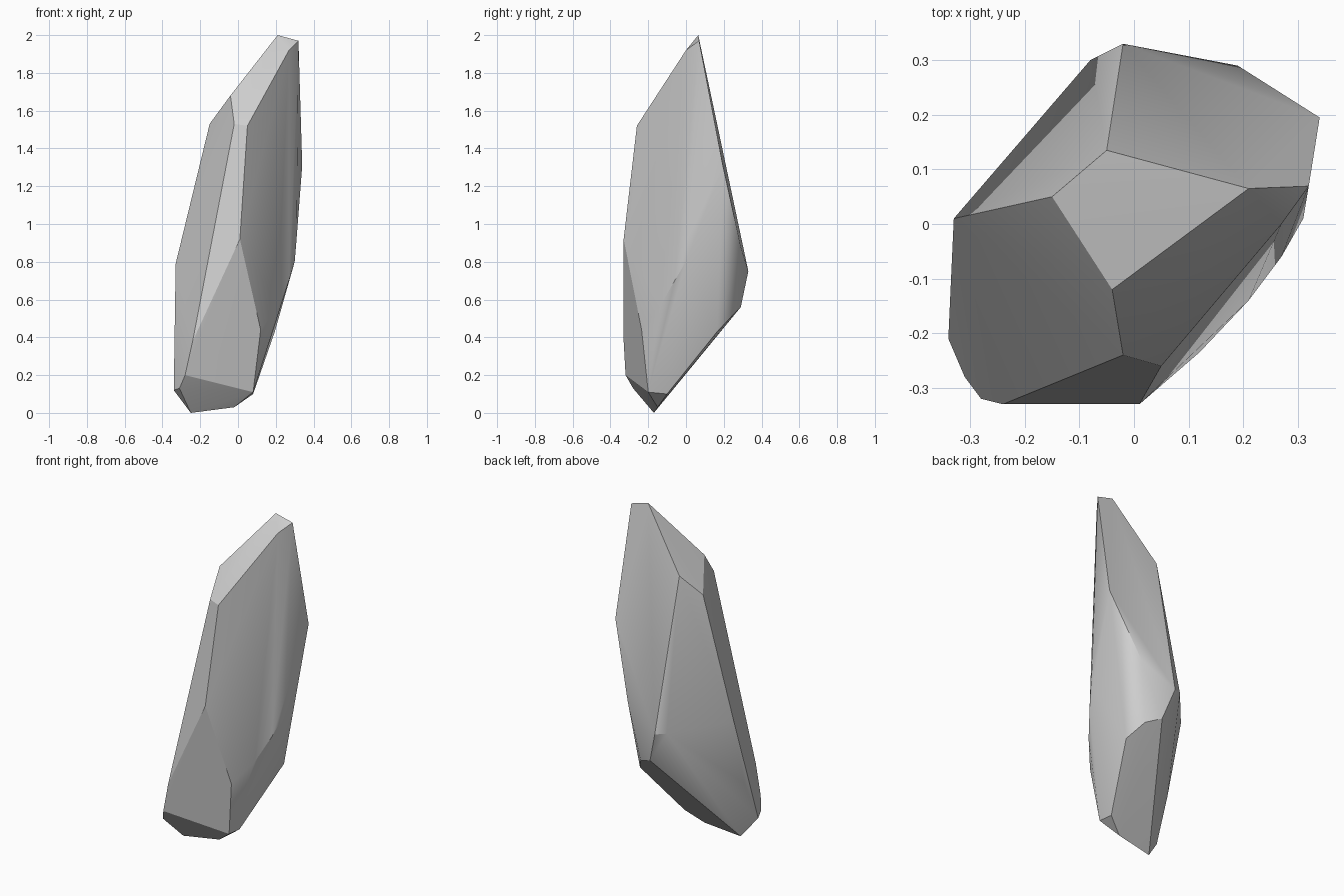
import bpy
import bmesh
import math
from mathutils import Vector, geometry

# Remove the default object only
default_cube = bpy.data.objects.get("Cube")
if default_cube:
    bpy.data.objects.remove(default_cube, do_unlink=True)


def make_material(name, colour):
    """Create a plain matte material in one flat colour."""
    material = bpy.data.materials.new(name)
    material.use_nodes = True
    material.diffuse_color = colour
    shader = material.node_tree.nodes["Principled BSDF"]
    shader.inputs["Base Color"].default_value = colour
    shader.inputs["Roughness"].default_value = 1
    return material


def press_upper_back(bm, plane_points, height):
    """Flatten the back above a height, leaving a flared ledge below it."""
    origin = Vector(plane_points[0])
    normal = geometry.normal([Vector(point) for point in plane_points])
    if normal.y < 0:
        normal.negate()
    bmesh.ops.bisect_plane(bm, geom=bm.verts[:] + bm.edges[:] + bm.faces[:],
                           plane_co=(0, 0, height), plane_no=(0, 0, 1))
    for vert in bm.verts:
        if vert.co.z > height - .01:
            bulge = (vert.co - origin).dot(normal)
            vert.co -= normal * max(bulge, 0)


def make_chiselled_stone(name, corner_groups, back_plane, material):
    """Wrap a tight faceted skin around the named groups of corners."""
    mesh = bpy.data.meshes.new(name)
    bm = bmesh.new()
    for corners in corner_groups.values():
        for corner in corners:
            bm.verts.new(corner)
    hull = bmesh.ops.convex_hull(bm, input=bm.verts[:])
    leftovers = set(hull["geom_interior"]) | set(hull["geom_unused"])
    stray = [item for item in leftovers if isinstance(item, bmesh.types.BMVert)]
    bmesh.ops.delete(bm, geom=stray, context="VERTS")
    press_upper_back(bm, back_plane, 1.1)
    # Merge almost coplanar triangles into clean chiselled facets
    bmesh.ops.dissolve_limit(bm, angle_limit=math.radians(2),
                             verts=bm.verts[:], edges=bm.edges[:])
    bmesh.ops.recalc_face_normals(bm, faces=bm.faces[:])
    bm.to_mesh(mesh)
    bm.free()
    mesh.materials.append(material)
    stone = bpy.data.objects.new(name, mesh)
    bpy.context.collection.objects.link(stone)
    return stone


# Corners of the leaning stone, grouped by the region they shape
corner_groups = {
    "tip": [(.21, .065, 2), (.32, .07, 1.97), (.27, 0, 1.92)],
    "sloping_shoulder": [(-.05, .135, 1.65), (-.15, .05, 1.53),
                         (-.04, -.12, 1.68), (-.02, -.24, 1.53),
                         (.05, -.26, 1.52)],
    "front_facet": [(.01, -.33, .92), (-.24, -.33, .38),
                    (-.28, -.32, .2), (.12, -.235, .44),
                    (.08, -.2, .11)],
    "left_flank": [(.34, .195, 1.31), (.31, .01, .92), (.3, 0, .8),
                   (.27, -.06, .7), (.21, -.14, .56), (.2, -.02, .48)],
    "right_flank": [(-.33, .01, .79), (-.325, -.1, .37),
                    (-.34, -.21, .12), (-.31, -.28, .13)],
    "back_ledge": [(.27, .235, 1.1), (.19, .29, .88),
                   (-.02, .33, .75), (-.08, .3, .76),
                   (-.08, .28, .84)],
    "undercut": [(.13, .25, .52), (.04, .29, .56), (.015, .22, .5),
                 (-.07, .07, .33), (.195, .165, .43), (.115, -.04, .2)],
    "foot": [(-.25, -.17, 0), (-.02, -.15, .03), (.08, -.1, .1)],
}

# The upper back is one flat slope between the tip, flank and shoulder
back_plane = [corner_groups[region][0]
              for region in ("tip", "left_flank", "sloping_shoulder")]

grey_stone = make_material("grey stone", (.62, .62, .62, 1))
stone = make_chiselled_stone("standing_stone", corner_groups, back_plane,
                             grey_stone)

# Smooth the soft facets while keeping the main ridges crisp
bpy.ops.object.select_all(action="DESELECT")
stone.select_set(True)
bpy.context.view_layer.objects.active = stone
bpy.ops.object.shade_smooth_by_angle(angle=math.radians(25))
